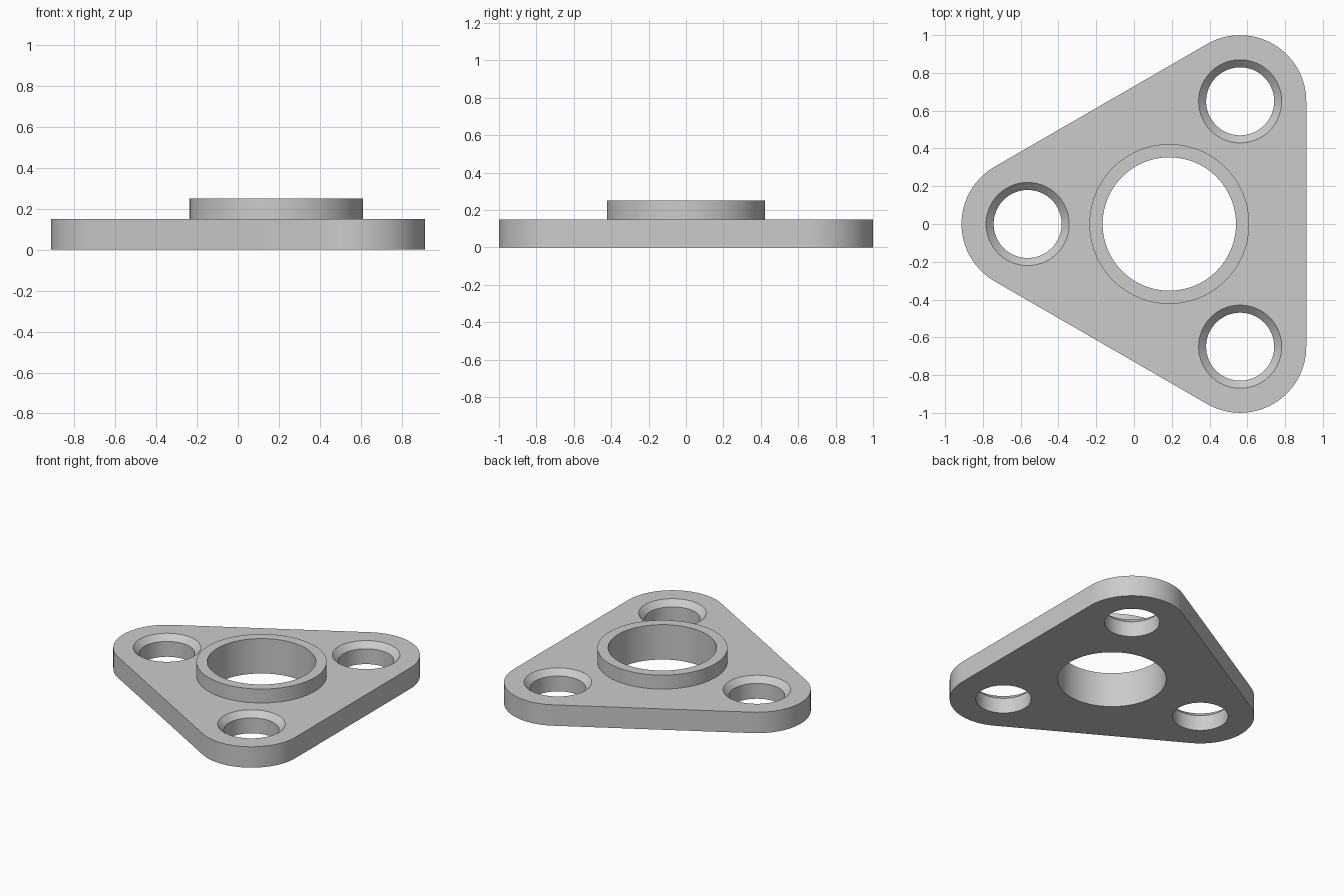
import bpy, bmesh, math

CENTRE_X = 0.187          # axis of the big bore
BOLT_R = 0.75             # bolt circle radius
CORNER_R = 0.35           # rounded corner radius
THICK, TOP = 0.15, 0.25   # plate and collar heights
SEGS = 96
BOLT_ANGLES = [math.radians(a) for a in (60, 180, 300)]

cube = bpy.data.objects.get("Cube")
if cube:
    bpy.data.objects.remove(cube, do_unlink=True)

grey = bpy.data.materials.new("plain_grey")
grey.use_nodes = True
colour = (0.6, 0.6, 0.6, 1)
grey.diffuse_color = colour
grey.node_tree.nodes["Principled BSDF"].inputs["Base Color"].default_value = colour


def on_circle(cx, cy, r, a):
    return (cx + r * math.cos(a), cy + r * math.sin(a))


def stack(name, loops):
    """Closed solid through stacked (z, outline) loops."""
    bm = bmesh.new()
    rings = [[bm.verts.new((x, y, z)) for x, y in pts] for z, pts in loops]
    n = len(rings[0])
    for low, high in zip(rings, rings[1:]):
        for i in range(n):
            j = (i + 1) % n
            bm.faces.new((low[i], low[j], high[j], high[i]))
    bm.faces.new(rings[0][::-1])
    bm.faces.new(rings[-1])
    mesh = bpy.data.meshes.new(name)
    bm.to_mesh(mesh)
    bm.free()
    mesh.materials.append(grey)
    ob = bpy.data.objects.new(name, mesh)
    bpy.context.collection.objects.link(ob)
    return ob


def turned(name, cx, cy, profile):
    """Round solid from a (radius, z) profile."""
    return stack(name, [(z, [on_circle(cx, cy, r, math.tau * i / SEGS) for i in range(SEGS)])
                        for r, z in profile])


def combine(target, tool, operation):
    mod = target.modifiers.new(tool.name, 'BOOLEAN')
    mod.operation, mod.solver, mod.object = operation, 'EXACT', tool
    bpy.context.view_layer.objects.active = target
    bpy.ops.object.modifier_apply(modifier=mod.name)
    bpy.data.objects.remove(tool, do_unlink=True)


# Rounded triangular plate: one arc around each bolt position
bolts = [on_circle(CENTRE_X, 0, BOLT_R, a) for a in BOLT_ANGLES]
arc = SEGS // 3
outline = [on_circle(x, y, CORNER_R, a + math.radians(120) * (i / arc - 0.5))
           for a, (x, y) in zip(BOLT_ANGLES, bolts) for i in range(arc + 1)]
plate = stack("flange_plate", [(0, outline), (THICK, outline)])

# Raised collar, then the bore through it
combine(plate, turned("collar", CENTRE_X, 0, [(0.423, 0.07), (0.423, TOP)]), 'UNION')
combine(plate, turned("bore", CENTRE_X, 0, [(0.353, -0.1), (0.353, TOP + 0.1)]), 'DIFFERENCE')

# Countersunk bolt holes
sink = [(0.18, -0.1), (0.18, THICK - 0.04), (0.26, THICK + 0.04)]
for x, y in bolts:
    combine(plate, turned("bolt_hole", x, y, sink), 'DIFFERENCE')

# Smooth round walls, sharp rims
bpy.ops.object.select_all(action='DESELECT')
plate.select_set(True)
bpy.context.view_layer.objects.active = plate
bpy.ops.object.shade_smooth_by_angle(angle=math.radians(25))
